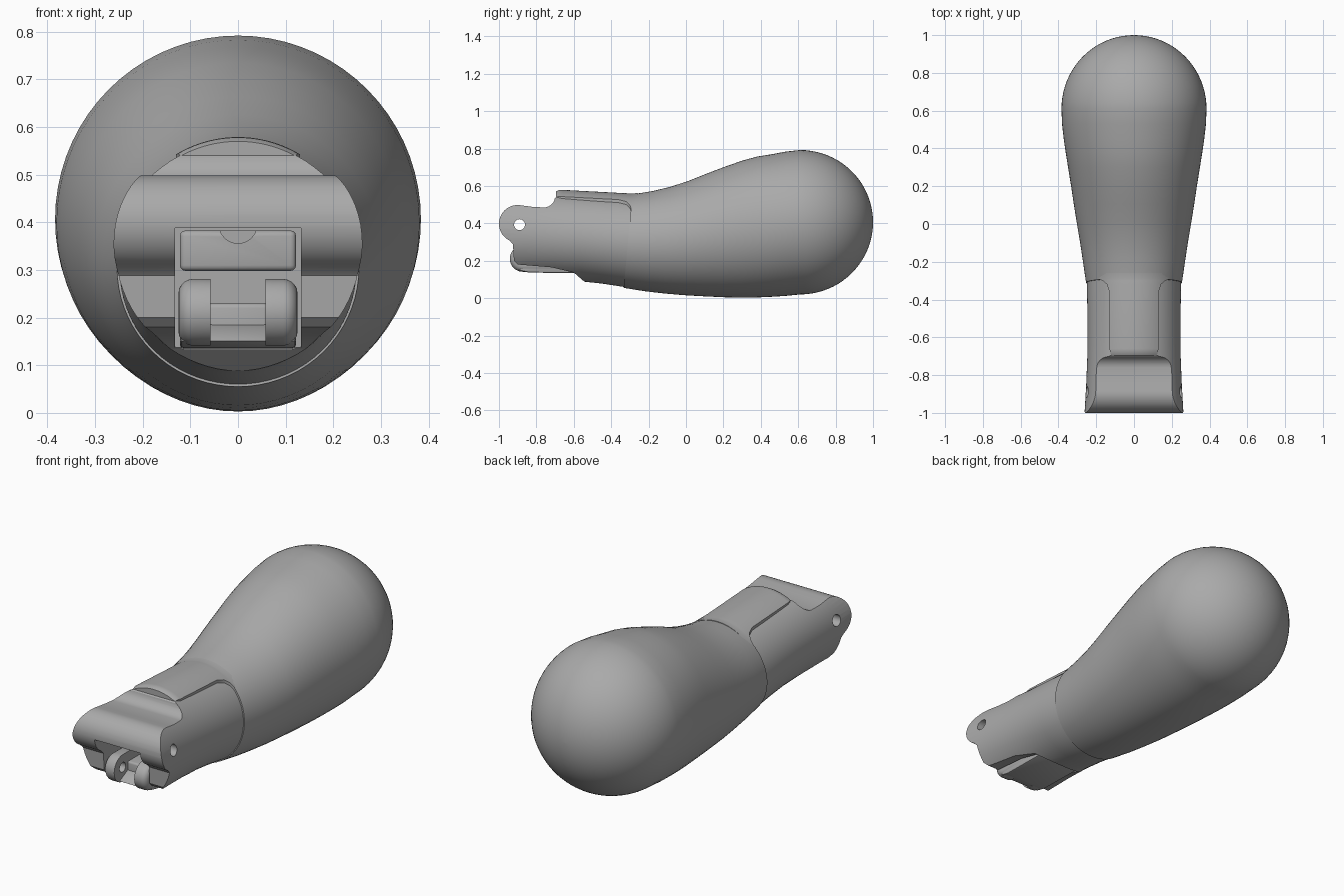
import bpy, bmesh, math
from mathutils import Vector, Matrix

cube = bpy.data.objects.get("Cube")
if cube:
    bpy.data.objects.remove(cube, do_unlink=True)

grey = bpy.data.materials.new("matte grey")
grey.use_nodes = True
grey.diffuse_color = (0.4, 0.4, 0.4, 1)
grey.node_tree.nodes["Principled BSDF"].inputs["Base Color"].default_value = (0.4, 0.4, 0.4, 1)


def finish(bm, name):
    bmesh.ops.recalc_face_normals(bm, faces=bm.faces)
    mesh = bpy.data.meshes.new(name)
    bm.to_mesh(mesh)
    bm.free()
    mesh.materials.append(grey)
    ob = bpy.data.objects.new(name, mesh)
    bpy.context.collection.objects.link(ob)
    return ob


def loft(name, rings):
    """Skin a list of equal point rings and cap both ends."""
    bm = bmesh.new()
    loops = [[bm.verts.new(p) for p in ring] for ring in rings]
    n = len(loops[0])
    for a, b in zip(loops, loops[1:]):
        for i in range(n):
            j = (i + 1) % n
            bm.faces.new((a[i], a[j], b[j], b[i]))
    bm.faces.new(loops[0])
    bm.faces.new(loops[-1])
    return finish(bm, name)


def oval(y, top, bottom, half, tilt=0.0, n=72):
    mid, rz = (top + bottom) / 2, (top - bottom) / 2
    ring = []
    for i in range(n):
        a = math.tau * i / n
        z = mid + rz * math.sin(a)
        ring.append((half * math.cos(a), y + tilt * (z - mid), z))
    return ring


def prism(name, outline, x0, x1):
    """Extrude a side outline of (y, z) points across x."""
    return loft(name, [[(x, y, z) for y, z in outline] for x in (x0, x1)])


def box(name, x, y0, y1, z0, z1):
    return prism(name, [(y0, z0), (y1, z0), (y1, z1), (y0, z1)], -x, x)


def arc(y, z, r, start, end, n):
    return [(y + r * math.cos(math.radians(start + (end - start) * i / n)),
             z + r * math.sin(math.radians(start + (end - start) * i / n))) for i in range(n + 1)]


def disc(name, y, z, r, x0, x1):
    return prism(name, arc(y, z, r, 0, 360, 40)[:-1], x0, x1)


def activate(ob):
    bpy.ops.object.select_all(action='DESELECT')
    ob.select_set(True)
    bpy.context.view_layer.objects.active = ob


def boolean(ob, cutter, mode='DIFFERENCE'):
    mod = ob.modifiers.new("cut", 'BOOLEAN')
    mod.operation, mod.object, mod.solver = mode, cutter, 'EXACT'
    activate(ob)
    bpy.ops.object.modifier_apply(modifier=mod.name)
    bpy.data.objects.remove(cutter, do_unlink=True)


def bevel(ob, width, segments=3):
    mod = ob.modifiers.new("round", 'BEVEL')
    mod.width, mod.segments, mod.limit_method = width, segments, 'ANGLE'
    mod.angle_limit = math.radians(40)
    activate(ob)
    bpy.ops.object.modifier_apply(modifier=mod.name)


def smooth(ob, angle=32):
    activate(ob)
    bpy.ops.object.shade_smooth_by_angle(angle=math.radians(angle))


# Bulb: tapered neck swelling into a ball
sections = [(-.31, .555, .055, .254), (-.2, .572, .037, .27), (-.1, .595, .025, .285),
            (0, .626, .016, .302), (.1, .664, .01, .318), (.2, .70, .005, .333),
            (.3, .735, .003, .349), (.38, .757, .004, .362), (.45, .768, .007, .372),
            (.53, .783, .012, .381), (.61, .792, .02, .384)]
rings = [oval(y, t, b, h, .09 * max(0, (.2 - y) / .5)) for y, t, b, h in sections]
for i in range(1, 20):
    a = math.radians(90 * i / 20)
    c = math.cos(a)
    rings.append(oval(.61 + .39 * math.sin(a), .406 + .386 * c, .406 - .386 * c, .384 * c))
rings.append(oval(1.0, .407, .405, .001))
bulb = loft("bulb_handle", rings)
smooth(bulb)

# Housing: round sleeve trimmed to the side outline of the nose
housing = loft("housing", [oval(y, t, b, h) for y, t, b, h in [
    (-.22, .54, .06, .247), (-.33, .545, .06, .249), (-.45, .552, .078, .247),
    (-.56, .56, .09, .246), (-.7, .572, .094, .247), (-.85, .592, .092, .253),
    (-1.02, .612, .088, .263)]])
outline = [(-.2, .7), (-.67, .7), (-.682, .555), (-.695, .54)]
outline += arc(-.76, .545, .06, -10, -90, 8)
outline += [(-.82, .488)] + arc(-.9, .398, .1, 80, 245, 24)
outline += [(-.925, .288), (-.92, .2), (-.90, .18), (-.72, .165), (-.6, .137),
            (-.54, .085), (-.52, 0), (-.2, 0)]
boolean(housing, prism("nose_outline", outline, -.5, .5), 'INTERSECT')
boolean(housing, box("slot", .132, -1.1, -.6, 0, .388))
boolean(housing, disc("pin_hole", -.89, .393, .029, -.5, .5))
smooth(housing)

# Raised tongue running from the bulb over the sleeve, flared at its root
tongue_rings = []
for y, top, half in [(-.26, .562, .21), (-.288, .559, .2), (-.3, .56, .165), (-.32, .561, .143),
                     (-.36, .563, .13), (-.66, .579, .13), (-.68, .578, .126), (-.695, .57, .12)]:
    ring = []
    for i in range(21):
        x = half * (1 - i / 10)
        ring.append((x, y, top - .252 + math.sqrt(.252 ** 2 - x * x)))
    ring += [(-half, y, top - .13), (half, y, top - .13)]
    tongue_rings.append(ring)
tongue = loft("top_tongue", tongue_rings)
smooth(tongue)

# Inner block hanging in the slot, with a round notch
block = box("inner_block", .122, -.85, -.58, .298, .383)
bevel(block, .012)
notch = disc("notch", 0, 0, .04, -.1, .1)
notch.data.transform(Matrix.Translation(Vector((0, -.86, .396))) @ Matrix.Rotation(math.pi / 2, 4, 'Z'))
boolean(block, notch)
smooth(block)

# Lower lever: floor, web and two drilled lugs
lever = prism("lever_floor", [(-.9, .15), (-.84, .137), (-.58, .133), (-.58, .2), (-.82, .19)], -.122, .122)
bevel(lever, .008, 2)
smooth(lever)
web = box("lever_web", .064, -.83, -.6, .145, .23)
bevel(web, .01)
smooth(web)
for side, label in ((1, "left"), (-1, "right")):
    lug = prism(label + "_lug", arc(-.872, .211, .07, 90, 270, 24) + [(-.62, .141), (-.62, .2), (-.78, .281)],
                side * .058, side * .125)
    # round the outer rim only
    bm = bmesh.new()
    bm.from_mesh(lug.data)
    rim = [e for e in bm.edges if all(abs(v.co.x) > .12 for v in e.verts)]
    bmesh.ops.bevel(bm, geom=rim, offset=.03, segments=5, profile=.5, affect='EDGES')
    bm.to_mesh(lug.data)
    bm.free()
    boolean(lug, disc("lug_hole", -.872, .215, .025, -.3, .3))
    smooth(lug, 35)
